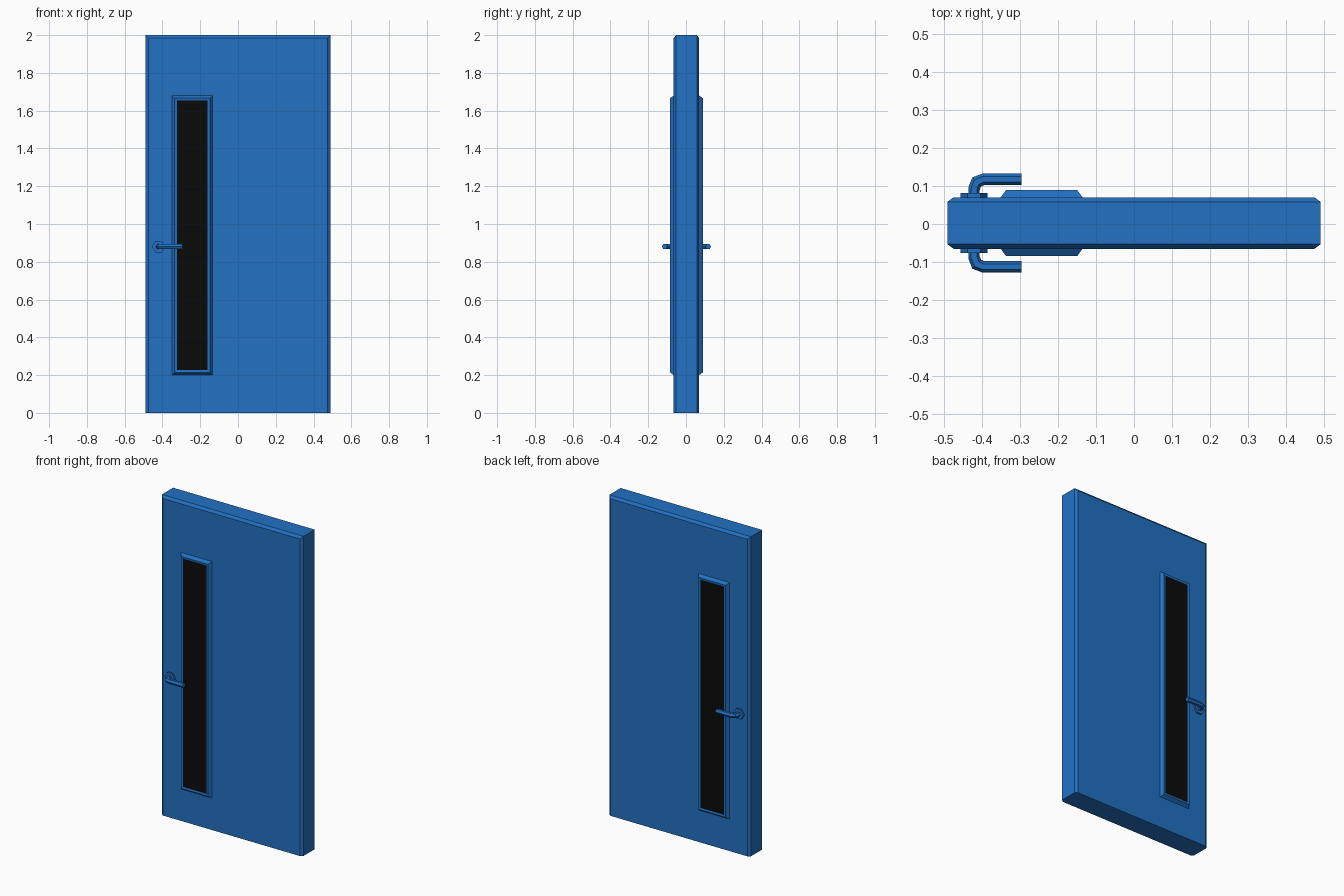
import bpy, bmesh, math
from mathutils import Vector

if "Cube" in bpy.data.objects:
    bpy.data.objects.remove(bpy.data.objects["Cube"], do_unlink=True)

MID_Y = 0.0025       # middle plane of the door
FACE = 0.0675        # half thickness of the door
HANDLE_X, HANDLE_Z = -0.42, 0.88


def material(name, rgb):
    mat = bpy.data.materials.new(name)
    mat.use_nodes = True
    mat.diffuse_color = (*rgb, 1)
    mat.node_tree.nodes["Principled BSDF"].inputs["Base Color"].default_value = (*rgb, 1)
    return mat


blue = material("blue paint", (0.016, 0.165, 0.55))
black = material("black glass", (0.003, 0.003, 0.003))


def loft(name, rings, mat):
    """Skin a list of closed rings of points and cap both ends."""
    bm = bmesh.new()
    loops = [[bm.verts.new(p) for p in ring] for ring in rings]
    for a, b in zip(loops, loops[1:]):
        for i in range(len(a)):
            j = (i + 1) % len(a)
            bm.faces.new((a[i], a[j], b[j], b[i]))
    bm.faces.new(loops[0])
    bm.faces.new(loops[-1])
    bmesh.ops.recalc_face_normals(bm, faces=bm.faces)
    mesh = bpy.data.meshes.new(name)
    bm.to_mesh(mesh)
    bm.free()
    mesh.materials.append(mat)
    obj = bpy.data.objects.new(name, mesh)
    bpy.context.collection.objects.link(obj)
    return obj


def rect(x0, x1, z0, z1, y):
    return [(x0, y, z0), (x1, y, z0), (x1, y, z1), (x0, y, z1)]


# Door slab, chamfered on the sides and top but square at the floor
def slab_ring(inset, y):
    return rect(-0.49 + inset, 0.49 - inset, 0, 2 - inset, MID_Y + y)


loft("door_slab", [slab_ring(0.016, -FACE), slab_ring(0, -FACE + 0.012),
                   slab_ring(0, FACE - 0.012), slab_ring(0.016, FACE)], blue)


def add_window(label, side):
    def ring(inset, depth):
        return rect(-0.35 + inset, -0.135 - inset, 0.2 + inset, 1.68 - inset,
                    MID_Y + side * depth)

    # Frame with sloping outer border; the glass is an inset of its flat face
    frame = loft(label + "_window", [ring(0, FACE - 0.01), ring(0, FACE),
                                     ring(0.014, FACE + 0.019)], blue)
    frame.data.materials.append(black)
    bm = bmesh.new()
    bm.from_mesh(frame.data)
    bm.faces.ensure_lookup_table()
    pane = max(bm.faces, key=lambda f: side * f.calc_center_median().y)
    bmesh.ops.inset_individual(bm, faces=[pane], thickness=0.017, depth=-0.002)
    pane.material_index = 1
    bm.to_mesh(frame.data)
    bm.free()


def add_handle(label, side):
    # Hexagonal rose plate
    def hexagon(depth):
        return [(HANDLE_X + 0.035 * math.cos(i * math.pi / 3), MID_Y + side * depth,
                 HANDLE_Z + 0.035 * math.sin(i * math.pi / 3)) for i in range(6)]

    loft(label + "_handle_rose", [hexagon(FACE - 0.005), hexagon(FACE + 0.011)], blue)

    # Bent lever: a hexagonal section swept along a path, mitred at the bends
    path = [Vector(p) for p in ((-0.42, FACE), (-0.42, 0.09), (-0.413, 0.108),
                                (-0.395, 0.115), (-0.295, 0.115))]
    rings = []
    for i, p in enumerate(path):
        before = (p - path[i - 1]).normalized() if i else None
        after = (path[i + 1] - p).normalized() if i < len(path) - 1 else None
        before, after = before or after, after or before
        along = (before + after).normalized()
        normal = Vector((-along.y, along.x)) / along.dot(after)
        ring = []
        for k in range(6):
            a = k * math.pi / 3
            q = p + normal * 0.015 * math.cos(a)
            ring.append((q.x, MID_Y + side * q.y, HANDLE_Z + 0.015 * math.sin(a)))
        rings.append(ring)
    loft(label + "_handle_lever", rings, blue)


for label, side in (("front", -1), ("back", 1)):
    add_window(label, side)
    add_handle(label, side)
